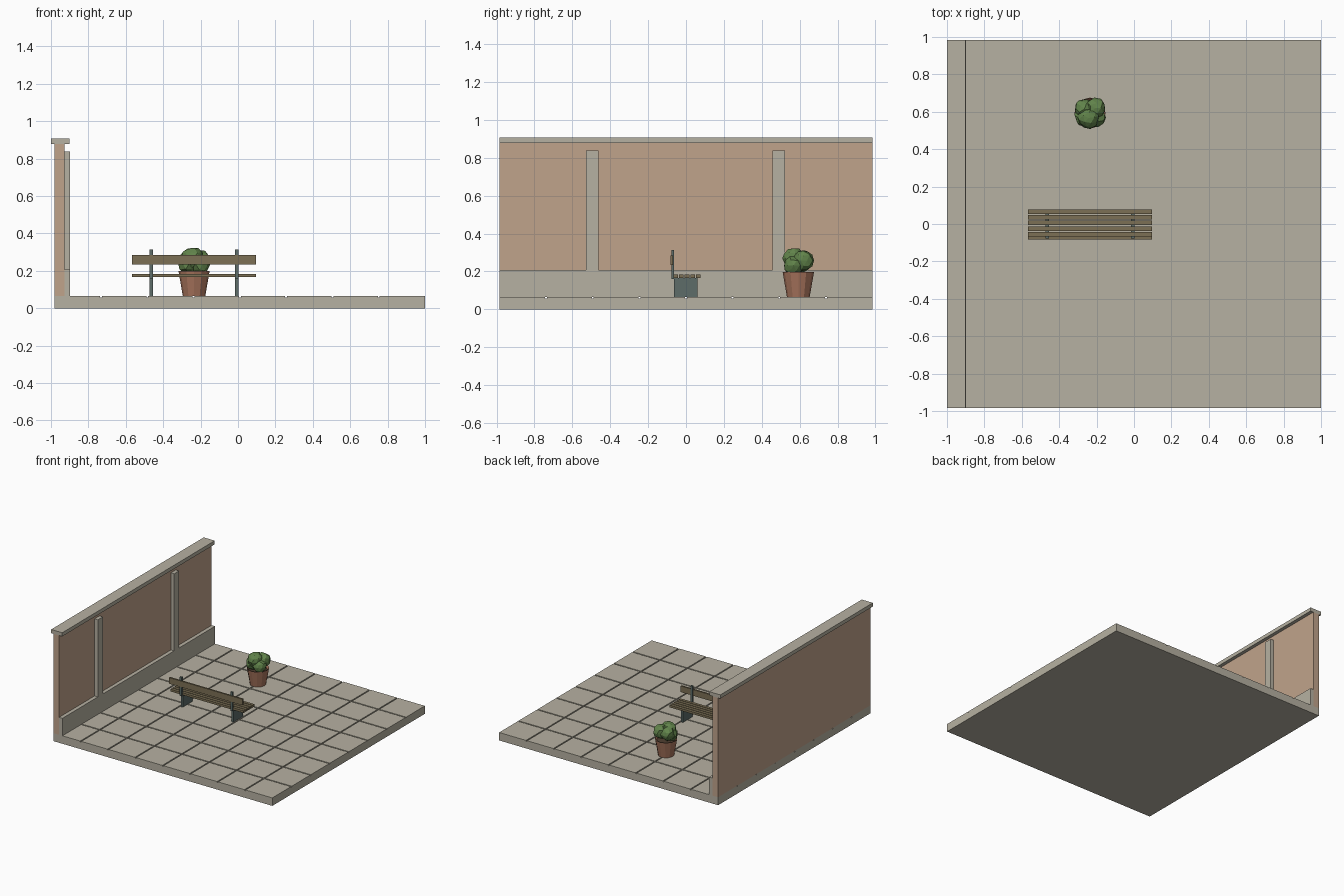
import bpy, bmesh, random
from mathutils import Vector, Matrix

if "Cube" in bpy.data.objects:
    bpy.data.objects.remove(bpy.data.objects["Cube"])

random.seed(4)


def material(name, rgb):
    m = bpy.data.materials.new(name)
    m.diffuse_color = (*rgb, 1)
    m.use_nodes = True
    m.node_tree.nodes["Principled BSDF"].inputs["Base Color"].default_value = m.diffuse_color
    return m


STONE = material("stone", (0.47, 0.44, 0.36))
PLASTER = material("plaster", (0.53, 0.37, 0.26))
WOOD = material("wood", (0.20, 0.16, 0.09))
METAL = material("metal", (0.11, 0.15, 0.14))
CLAY = material("clay", (0.40, 0.18, 0.11))
LEAF = material("leaf", (0.12, 0.23, 0.07))
SOIL = material("soil", (0.08, 0.05, 0.03))


def finish(name, bm, mat):
    bmesh.ops.recalc_face_normals(bm, faces=bm.faces)
    mesh = bpy.data.meshes.new(name)
    bm.to_mesh(mesh)
    bm.free()
    mesh.materials.append(mat)
    ob = bpy.data.objects.new(name, mesh)
    bpy.context.collection.objects.link(ob)
    return ob


def boxes(name, mat, *extents):
    """One object from boxes given as (x0, x1, y0, y1, z0, z1)."""
    bm = bmesh.new()
    for x0, x1, y0, y1, z0, z1 in extents:
        mid = Vector((x0 + x1, y0 + y1, z0 + z1)) / 2
        size = Matrix.Diagonal((x1 - x0, y1 - y0, z1 - z0, 1))
        bmesh.ops.create_cube(bm, size=1, matrix=Matrix.Translation(mid) @ size)
    return finish(name, bm, mat)


D = 0.985          # half depth of the courtyard
FLOOR = 0.065      # top of the paving
X0 = -0.98         # outer face of the wall

# Floor slab and 8 x 8 paving tiles with narrow joints
boxes("floor_slab", STONE, (X0, 1, -D, D, 0, 0.058))
N, GAP = 8, 0.005
px, py = (1 - X0) / N, 2 * D / N
tiles = []
for i in range(N):
    for j in range(N):
        tiles.append((X0 + i * px + (GAP if i else 0), X0 + (i + 1) * px - (GAP if i < N - 1 else 0),
                      -D + j * py + (GAP if j else 0), -D + (j + 1) * py - (GAP if j < N - 1 else 0),
                      0.058, FLOOR))
boxes("paving_tiles", STONE, *tiles)

# Wall with plinth, pilasters and coping
boxes("wall", PLASTER, (X0, -0.928, -D, D, FLOOR, 0.877))
boxes("plinth", STONE, (-0.928, -0.898, -D, D, FLOOR, 0.208))
boxes("pilasters", STONE, *[(-0.928, -0.898, y - 0.032, y + 0.032, 0.208, 0.838) for y in (-0.495, 0.49)])
boxes("coping", STONE, (-1, -0.9, -D, D, 0.877, 0.907))

# Bench: slatted seat, back board, plate legs and back posts
BX, HALF = -0.235, 0.331
boxes("seat_slats", WOOD, *[(BX - HALF, BX + HALF, y, y + 0.024, 0.166, 0.184)
                            for y in [-0.066 + 0.0297 * k for k in range(5)]])
boxes("back_board", WOOD, (BX - HALF, BX + HALF, -0.082, -0.068, 0.235, 0.285))
sides = [BX + s * 0.229 for s in (-1, 1)]
boxes("bench_legs", METAL, *[(x - 0.009, x + 0.009, -0.063, 0.062, FLOOR, 0.166) for x in sides])
boxes("back_posts", METAL, *[(x - 0.009, x + 0.009, -0.077, -0.063, 0.16, 0.314) for x in sides])

# Tapered flower pot, open at the top, with soil
PX, PY = -0.235, 0.593
RINGS = [(0.060, FLOOR), (0.083, 0.197), (0.074, 0.197), (0.072, 0.18)]


def frustum(name, mat, r0, r1, z0, z1, sides=12):
    bm = bmesh.new()
    bmesh.ops.create_cone(bm, cap_ends=True, segments=sides, radius1=r0, radius2=r1, depth=z1 - z0,
                          matrix=Matrix.Translation((PX, PY, (z0 + z1) / 2)))
    if name == "pot":
        bm.faces.ensure_lookup_table()
        top = max(bm.faces, key=lambda f: f.calc_center_median().z)
        bmesh.ops.inset_region(bm, faces=[top], thickness=0.009)
        for v in top.verts:
            v.co.z -= 0.02
    return finish(name, bm, mat)


frustum("pot", CLAY, 0.060, 0.083, FLOOR, 0.198)
frustum("soil", SOIL, 0.068, 0.070, 0.17, 0.185)

# Faceted shrub from overlapping lumps
bm = bmesh.new()
for x, y, z, r in [(-0.008, -0.026, 0.268, 0.058), (0.028, 0.026, 0.257, 0.056),
                   (-0.03, 0.022, 0.252, 0.055), (0.03, -0.022, 0.232, 0.052),
                   (-0.03, -0.02, 0.235, 0.052)]:
    spin = Matrix.Rotation(random.uniform(0, 6), 4, 'Z')
    lump = bmesh.ops.create_icosphere(bm, subdivisions=2, radius=r,
                                      matrix=Matrix.Translation((PX + x, PY + y, z)) @ spin)
    mid = Vector((PX + x, PY + y, z))
    for v in lump["verts"]:
        v.co = mid + (v.co - mid) * random.uniform(0.9, 1.1)
finish("shrub", bm, LEAF)
